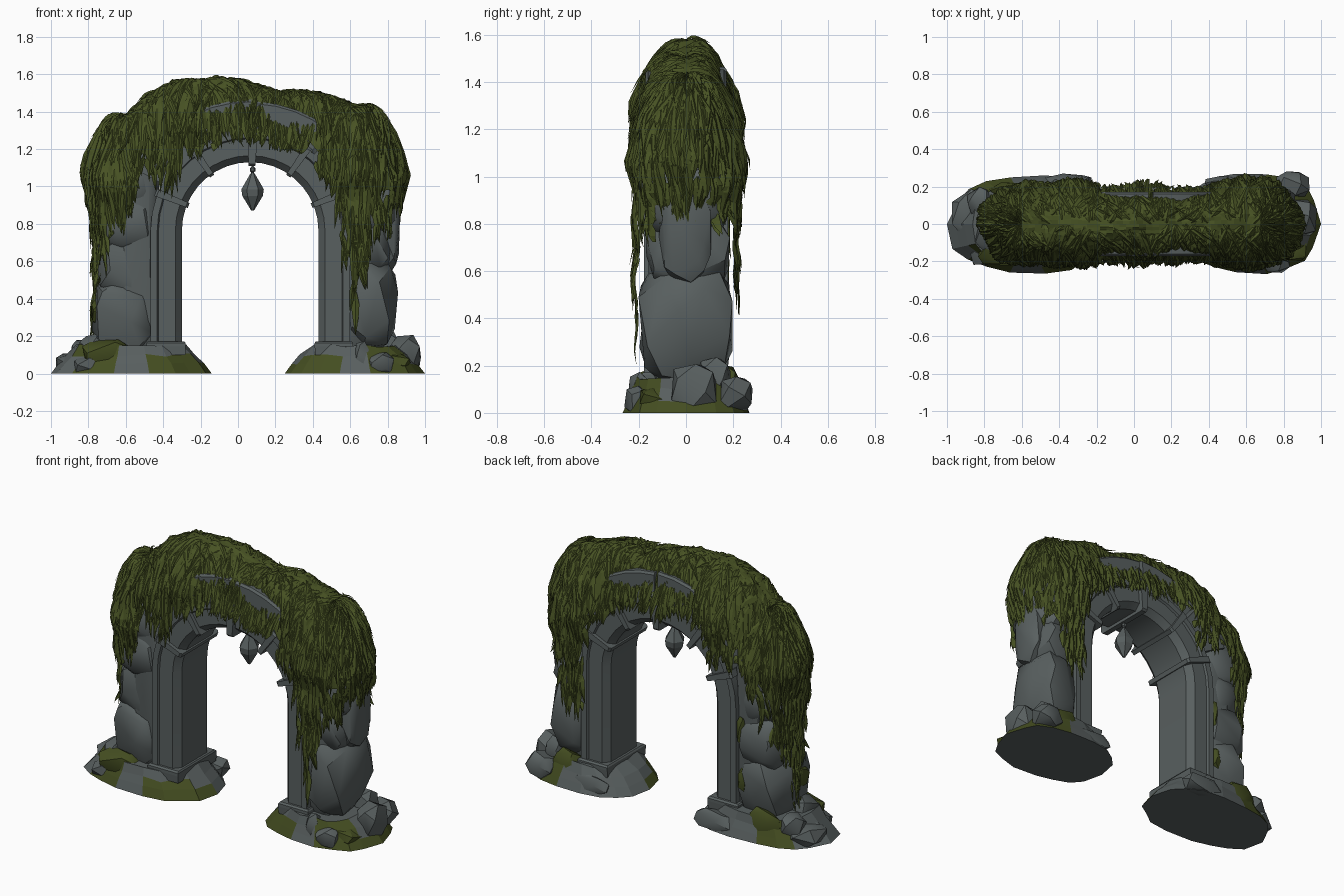
import bpy, bmesh, math, random
from mathutils import Vector, noise

if "Cube" in bpy.data.objects:
    bpy.data.objects.remove(bpy.data.objects["Cube"])

random.seed(7)
CX, CZ, R = 0.065, 0.765, 0.365      # arch centre and opening radius


def material(name, color):
    m = bpy.data.materials.new(name)
    m.diffuse_color = (*color, 1)
    m.use_nodes = True
    m.node_tree.nodes["Principled BSDF"].inputs["Base Color"].default_value = m.diffuse_color
    return m


STONE = material("grey stone", (0.098, 0.115, 0.115))
MOSS = material("hanging moss", (0.064, 0.085, 0.017))
GROUND_MOSS = material("ground moss", (0.058, 0.075, 0.015))


def finish(name, bm, *mats, smooth=None):
    bmesh.ops.recalc_face_normals(bm, faces=bm.faces)
    me = bpy.data.meshes.new(name)
    bm.to_mesh(me)
    bm.free()
    ob = bpy.data.objects.new(name, me)
    bpy.context.collection.objects.link(ob)
    for m in mats:
        me.materials.append(m)
    if smooth:
        bpy.context.view_layer.objects.active = ob
        ob.select_set(True)
        bpy.ops.object.shade_smooth_by_angle(angle=math.radians(smooth))
        ob.select_set(False)
    return ob


def loft(bm, rings, closed=True, caps=True):
    """Skin a list of point rings."""
    vs = [[bm.verts.new(p) for p in ring] for ring in rings]
    n = len(vs[0])
    for a, b in zip(vs, vs[1:]):
        for i in range(n if closed else n - 1):
            j = (i + 1) % n
            bm.faces.new((a[i], a[j], b[j], b[i]))
    if caps:
        bm.faces.new(vs[0])
        bm.faces.new(vs[-1])


def lerp(table, x):
    """Piecewise linear lookup."""
    if x <= table[0][0]:
        return table[0][1]
    for (x0, y0), (x1, y1) in zip(table, table[1:]):
        if x <= x1:
            return y0 + (y1 - y0) * (x - x0) / (x1 - x0)
    return table[-1][1]


def polar(r, deg, y):
    a = math.radians(deg)
    return (CX + r * math.cos(a), y, CZ + r * math.sin(a))


# --- stone jambs and arch: one moulded section swept along the opening
half = [(0, .125), (.035, .165), (.125, .165), (.132, .178), (.168, .178)]
section = half + [(r, -y) for r, y in reversed(half)]
rings = [[(CX + R + r, y, .14) for r, y in section]]
rings += [[polar(R + r, d, y) for r, y in section] for d in range(0, 181, 10)]
rings += [[(CX - R - r, y, .14) for r, y in section]]
bm = bmesh.new()
loft(bm, rings)
finish("arch_and_jambs", bm, STONE, smooth=25)


def sector(name, a0, a1, r0, r1, y, steps=4):
    """Curved arch stone between two angles."""
    bm = bmesh.new()
    c = .012
    sec = [(r0, y - c), (r0 + c, y), (r1 - c, y), (r1, y - c)]
    sec += [(r, -v) for r, v in reversed(sec)]
    loft(bm, [[polar(r, a0 + (a1 - a0) * i / steps, v) for r, v in sec]
              for i in range(steps + 1)])
    finish(name, bm, STONE, smooth=25)


# --- raised joint ribs, keystone and the larger stones above the arch
for a in (158, 125, 55, 22):
    sector("joint_rib", a - 2.2, a + 2.2, R - .01, R + .18, .188, 1)
sector("keystone", 85.5, 91.5, R - .02, R + .2, .192, 1)
for a0, a1, r1 in ((52, 87, .69), (89, 126, .70), (128, 152, .72), (28, 50, .72)):
    sector("upper_stone", a0, a1, .52, r1, .172)


def rock(name, loc, size, n=26, box=.68, mat=STONE):
    """Faceted boulder: hull of random points on a rounded box."""
    bm = bmesh.new()
    for i in range(n):
        z = 1 - 2 * (i + .5) / n
        a = i * 2.39996 + random.uniform(-.3, .3)
        k = math.sqrt(1 - z * z)
        p = [math.copysign(abs(c) ** box, c) for c in (k * math.cos(a), k * math.sin(a), z)]
        q = [l + s * c * random.uniform(.92, 1.02) for l, s, c in zip(loc, size, p)]
        q[2] = max(q[2], 0)
        bm.verts.new(q)
    res = bmesh.ops.convex_hull(bm, input=bm.verts)
    inner = [v for v in set(res["geom_interior"]) if isinstance(v, bmesh.types.BMVert)]
    bmesh.ops.delete(bm, geom=inner, context='VERTS')
    finish(name, bm, mat, smooth=35)


# --- stacked boulders of both piers around a plain core
for loc, size in (
        ((-.61, 0, .30), (.18, .20, .23)), ((-.60, .01, .57), (.165, .19, .19)),
        ((-.59, -.01, .80), (.17, .18, .17)), ((-.58, 0, 1.00), (.18, .18, .17)),
        ((-.50, 0, 1.20), (.19, .17, .15)), ((-.69, 0, .62), (.07, .12, .18)),
        ((.70, 0, .38), (.155, .21, .27)), ((.69, .01, .68), (.15, .19, .17)),
        ((.70, 0, .90), (.16, .185, .19)), ((.66, 0, 1.10), (.17, .17, .16)),
        ((.55, 0, 1.21), (.17, .17, .14)), ((.80, 0, .77), (.07, .115, .23))):
    rock("pier_boulder", loc, size, n=30)
for x in (-.53, .63):
    rock("pier_core", (x, 0, .66), (.1, .16, .62), n=40, box=.3)

# --- loose rocks around the feet
for loc, size in (
        ((-.87, .06, .05), (.12, .13, .07)), ((-.81, -.17, .04), (.07, .06, .06)),
        ((-.82, .12, .11), (.08, .08, .08)), ((-.78, -.06, .12), (.08, .1, .1)),
        ((-.35, .21, .05), (.15, .065, .07)), ((.90, .03, .10), (.09, .11, .12)),
        ((.85, .21, .08), (.1, .08, .08)), ((.76, -.21, .05), (.08, .055, .07)),
        ((.80, .12, .15), (.07, .08, .09)), ((.50, .21, .05), (.14, .05, .06)),
        ((.66, -.2, .09), (.045, .05, .09))):
    rock("foot_rock", loc, size, n=16, box=.8)

# --- sloping ground mounds, painted with moss patches, and jamb plinths
for name, cx, rx, top, x0, x1 in (("left_mound", -.57, .43, .68, -.49, -.28),
                                  ("right_mound", .625, .375, .59, .41, .615)):
    bm = bmesh.new()
    rings = []
    jit = [random.uniform(.9, 1) for _ in range(18)]
    jit[0] = jit[9] = 1
    for z, s, sy in ((0, 1, 1), (.05, .9, .93), (.10, .79, .86), (.15, top, .78)):
        ring = []
        for i in range(18):
            a = i * math.tau / 18
            c, sn = math.cos(a), math.sin(a)
            k = jit[i] if z < .12 else 1
            ring.append((cx + rx * s * k * math.copysign(abs(c) ** .85, c),
                         .272 * sy * k * math.copysign(abs(sn) ** .65, sn),
                         z + (random.uniform(-.01, .01) if z else 0)))
        rings.append(ring)
    loft(bm, rings)
    for f in bm.faces:
        c = f.calc_center_median()
        if c.z > .01 and abs(c.y) > .06:
            band = -.45 < c.x < -.15 or .28 < c.x < .62     # low moss by the jambs
            if (band and c.z < .085 and c.y < 0) or c.x > .72 or -.85 < c.x < -.62:
                f.material_index = 1
    finish(name, bm, STONE, GROUND_MOSS)
    bm = bmesh.new()
    rect = [(x0, -.19), (x1, -.19), (x1, .19), (x0, .19)]
    mx = (x0 + x1) / 2
    loft(bm, [[(mx + (x - mx) * s, y * s, z) for x, y in rect]
              for z, s in ((.10, .98), (.145, 1), (.163, 1), (.172, .94))])
    finish("jamb_plinth", bm, STONE)

# --- mossy patches on the mounds and in the pier joints
for loc, size in (((-.70, -.15, .10), (.15, .08, .09)), ((-.66, .17, .11), (.12, .06, .09)),
                  ((.82, -.13, .06), (.12, .08, .05)), ((.69, .17, .12), (.10, .06, .09)),
                  ((-.49, .15, .62), (.03, .035, .10)), ((-.50, .15, .32), (.03, .04, .08)),
                  ((-.74, -.05, .33), (.05, .08, .08))):
    rock("moss_patch", loc, size, n=16, box=.8, mat=GROUND_MOSS)

# --- hanging faceted pendant with its cord
bm = bmesh.new()
loft(bm, [[(.078 + r * math.cos(i * math.tau / 6), r * math.sin(i * math.tau / 6), z) for i in range(6)]
          for z, r in ((.872, .008), (.95, .055), (.985, .060), (1.065, .014), (1.075, .006),
                       (1.082, .015), (1.098, .015), (1.106, .006), (1.16, .006))])
finish("pendant", bm, STONE)

# --- moss canopy: a dome over a rounded plan that turns into a hanging curtain
TOP = [(-.62, 1.36), (-.5, 1.48), (-.35, 1.56), (0, 1.565), (.2, 1.51), (.45, 1.50), (.68, 1.41)]
HEM = [(-.82, .42), (-.76, .34), (-.70, .70), (-.6, .86), (-.5, 1.0), (-.42, .98), (-.35, .98),
       (-.27, 1.2), (0, 1.26), (.2, 1.29), (.4, 1.15), (.5, .98), (.56, .7), (.61, .32),
       (.68, .32), (.74, .72), (.9, .85)]
WIDE = [(-.82, .85), (-.6, .92), (-.3, 1.02), (-.12, .86), (.05, 1.0), (.3, .85), (.6, 1.06), (.75, 1)]
XL, XR, W, DOME, FALL = -.60, .675, .205, .36, .25
LEN = XR - XL
PERIM = 2 * LEN + 2 * math.pi * W


def plan(t):
    """Point on the plan outline, its outward direction and the spine point."""
    d = (t % 1) * PERIM
    arc = math.pi * W
    if d < LEN:
        a, cx = -math.pi / 2, XL + d
    elif d < LEN + arc:
        a, cx = (d - LEN) / W - math.pi / 2, XR
    elif d < 2 * LEN + arc:
        a, cx = math.pi / 2, XR - (d - LEN - arc)
    else:
        a, cx = (d - 2 * LEN - arc) / W + math.pi / 2, XL
    n = Vector((math.cos(a), math.sin(a), 0))
    e = Vector((cx, 0, 0)) + n * W
    e.y *= lerp(WIDE, e.x)
    return e, n, Vector((cx, 0, 0))


def hang(t):
    """Curtain length, gathered into ragged clumps."""
    e, n, s = plan(t)
    clump = noise.noise(Vector((e.x * 13, e.y * 13, 5)))
    return max(.04, (lerp(TOP, s.x) - FALL - lerp(HEM, e.x)) * (1 + .35 * clump) + .07 * clump)


def surface(t, d, lift=0):
    """Point on the canopy, d measured from the spine outwards and down."""
    e, n, sp = plan(t)
    s = min(d / DOME, 1)
    p = sp.lerp(e, s)
    p.z = lerp(TOP, sp.x) - FALL * s ** 3
    drop = max(0, d - DOME)
    p.z -= drop
    bulge = .02 * math.sin(min(drop / .3, 1) * math.pi) - .015 * min(drop / .6, 1)
    if abs(n.y) < .7:
        bulge -= .02 * min(drop / .3, 1)
    lump = .026 * noise.noise(p * 8)
    p += n * (bulge + (lump + lift) * s)
    p.z += (lump + lift) * (1 - s * s)
    return p


bm = bmesh.new()
COLS = 110
grid = []
for k in range(13):
    ring = []
    for i in range(COLS):
        t = i / COLS
        edge = DOME * .93 + hang(t) * (.55 + .3 * noise.noise(Vector((i * .9, 3, 0))))
        ring.append(surface(t, edge * k / 12, random.uniform(-.008, .008) if k else 0))
    grid.append(ring)
loft(bm, grid, caps=False)
bmesh.ops.remove_doubles(bm, verts=bm.verts, dist=.004)
finish("moss_canopy", bm, MOSS)

# --- overlapping ridged moss strands, tangled on top and hanging below
bm = bmesh.new()
made = 0
while made < 1500:
    t, d0 = random.random(), random.uniform(0, 1.2)
    h = hang(t)
    if d0 > DOME + h * .9:
        continue
    d1 = min(d0 + random.uniform(.10, .28), DOME + h * random.uniform(.75, 1.15) + .03)
    if d1 - d0 < .05:
        continue
    made += 1
    w = random.uniform(.010, .026)
    lift = random.uniform(.004, .026)
    skew = random.uniform(-.035, .035) if d0 < .25 else random.uniform(-.009, .009)
    rows = []
    for k, wk in enumerate((.4, 1, .85, .5, .05)):
        f = k / 4
        d, tt = d0 + (d1 - d0) * f, t + skew * f
        dt = w * wk / PERIM
        rows.append([surface(tt - dt, d, lift * f), surface(tt, d, lift * f + .010 * wk),
                     surface(tt + dt, d, lift * f)])
    loft(bm, rows, closed=False, caps=False)
finish("moss_strands", bm, MOSS)
